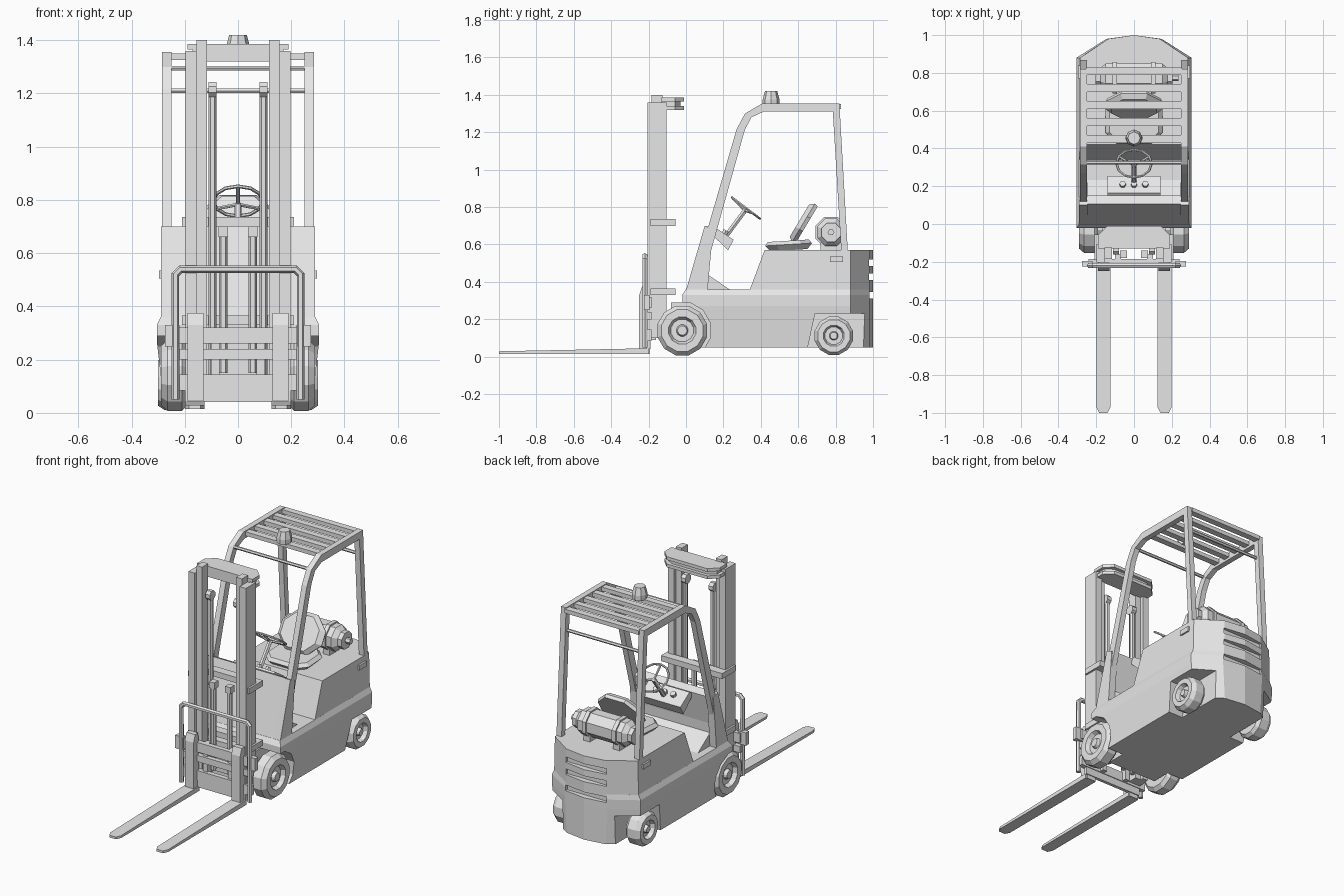
import bpy, bmesh, math
from mathutils import Matrix, Vector

cube = bpy.data.objects.get("Cube")
if cube:
    bpy.data.objects.remove(cube)

GREY = (0.8, 0.8, 0.8, 1)
paint = bpy.data.materials.new("plain grey")
paint.diffuse_color = GREY
paint.use_nodes = True
paint.node_tree.nodes["Principled BSDF"].inputs["Base Color"].default_value = GREY


def loft(name, rings, matrix=Matrix()):
    """Skin a stack of equal point rings and cap both ends."""
    bm = bmesh.new()
    loops = [[bm.verts.new(matrix @ Vector(p)) for p in ring] for ring in rings]
    count = len(rings[0])
    for low, high in zip(loops, loops[1:]):
        for i in range(count):
            j = (i + 1) % count
            bm.faces.new((low[i], low[j], high[j], high[i]))
    bm.faces.new(loops[0])
    bm.faces.new(loops[-1])
    bmesh.ops.recalc_face_normals(bm, faces=bm.faces)
    mesh = bpy.data.meshes.new(name)
    bm.to_mesh(mesh)
    bm.free()
    mesh.materials.append(paint)
    obj = bpy.data.objects.new(name, mesh)
    bpy.context.collection.objects.link(obj)
    return obj


def prism(name, x0, x1, profile):
    """Extrude a (y, z) profile across x."""
    return loft(name, [[(x, y, z) for y, z in profile] for x in (x0, x1)])


def box(name, xs, ys, zs, matrix=Matrix()):
    (a, b), (c, d) = xs, ys
    return loft(name, [[(a, c, z), (b, c, z), (b, d, z), (a, d, z)] for z in zs], matrix)


def lathe(name, y, z, profile, sides=12):
    """Turn an (x, radius) profile about an axis along x."""
    turns = [math.tau * (i + 0.5) / sides for i in range(sides)]
    return loft(name, [[(x, y + r * math.cos(t), z + r * math.sin(t)) for t in turns]
                       for x, r in profile])


def tube(name, points, radius):
    """Sweep a round section along straight segments."""
    curve = bpy.data.curves.new(name, "CURVE")
    curve.dimensions = "3D"
    curve.bevel_depth = radius
    curve.bevel_resolution = 1
    curve.use_fill_caps = True
    line = curve.splines.new("POLY")
    line.points.add(len(points) - 1)
    for slot, p in zip(line.points, points):
        slot.co = (*p, 1)
    temp = bpy.data.objects.new(name, curve)
    mesh = bpy.data.meshes.new_from_object(temp)
    bpy.data.objects.remove(temp)
    mesh.materials.clear()
    mesh.materials.append(paint)
    mesh.shade_flat()
    obj = bpy.data.objects.new(name, mesh)
    bpy.context.collection.objects.link(obj)
    return obj


def cut(target, cutters):
    for c in cutters:
        c.hide_render = True
        mod = target.modifiers.new("cut", "BOOLEAN")
        mod.operation = "DIFFERENCE"
        mod.solver = "EXACT"
        mod.object = c
    bpy.context.view_layer.update()
    graph = bpy.context.evaluated_depsgraph_get()
    mesh = bpy.data.meshes.new_from_object(target.evaluated_get(graph))
    target.modifiers.clear()
    target.data = mesh
    for c in cutters:
        bpy.data.objects.remove(c)


def plan(front, half, z):
    """Body outline with a curved tail."""
    right = [(half, front), (half, 0.88), (half * 0.48, 0.98), (0, 1)]
    return [(x, y, z) for x, y in right + [(-x, y) for x, y in right[-2::-1]]]


def octagon(w, d, c, z):
    corner = [(w, d - c), (w - c, d), (c - w, d), (-w, d - c)]
    return [(x, y, z) for x, y in corner + [(-x, -y) for x, y in corner]]


# Chassis and hood with wheel arches and rear louvres
body = loft("chassis", [plan(-0.02, 0.28, 0.05), plan(-0.02, 0.305, 0.27),
                        plan(-0.02, 0.305, 0.33), plan(0, 0.29, 0.36)])
hood = loft("hood", [plan(0.34, 0.29, 0.355), plan(0.42, 0.285, 0.57)])
arches = []
for s in (1, -1):
    arches.append(lathe("arch_cutter", -0.02, 0.14, [(s * 0.17, 0.155), (s * 0.4, 0.155)]))
    arches.append(prism("arch_cutter", s * 0.18, s * 0.4,
                        [(0.64, 0), (0.69, 0.23), (1.1, 0.23), (1.1, 0)]))
cut(body, arches)
cut(hood, [box("louvre_cutter", (-0.14, 0.14), (0.965, 1.1), (z, z + 0.035))
           for z in (0.41, 0.485)])
cut(body, [box("louvre_cutter", (-0.14, 0.14), (0.965, 1.1), (0.31, 0.345))])
box("nose", (-0.17, 0.17), (-0.08, 0), (0.1, 0.29))

# Cowl, floor ramp and dashboard
prism("cowl", -0.245, 0.245, [(0, 0.355), (0.105, 0.7), (0.15, 0.68), (0.115, 0.5), (0.11, 0.355)])
prism("floor_ramp", -0.245, 0.245, [(0.1, 0.355), (0.1, 0.45), (0.24, 0.355)])
prism("dashboard", -0.14, 0.14, [(0.13, 0.66), (0.165, 0.685), (0.255, 0.625), (0.225, 0.57)])
for x in (-0.06, 0, 0.06):
    tube("dash_knob", [(x, 0.2, 0.65), (x, 0.215, 0.675)], 0.017)

# Steering column and wheel
tilt = Matrix.Translation((0, 0.32, 0.795)) @ Matrix.Rotation(-0.65, 4, "X")
tube("steering_column", [(0, 0.21, 0.64), (0, 0.318, 0.785)], 0.014)
bpy.ops.mesh.primitive_torus_add(major_segments=12, minor_segments=6, major_radius=0.093,
                                 minor_radius=0.007)
rim = bpy.context.object
rim.name = "steering_wheel"
rim.matrix_world = tilt
rim.data.materials.append(paint)
for i in range(3):
    t = math.tau * i / 3 - math.pi / 2
    end = (0.09 * math.cos(t), 0.09 * math.sin(t), 0)
    tube("steering_spoke", [tilt @ Vector((0, 0, -0.015)), tilt @ Vector(end)], 0.007)

# Seat
loft("seat_cushion", [octagon(0.12, 0.1, 0.05, 0), octagon(0.15, 0.125, 0.06, 0.03),
                      octagon(0.13, 0.11, 0.05, 0.05)],
     Matrix.Translation((0, 0.55, 0.57)) @ Matrix.Rotation(0.06, 4, "X"))
loft("seat_back", [octagon(0.14, 0.115, 0.075, 0), octagon(0.15, 0.12, 0.08, 0.02),
                   octagon(0.12, 0.1, 0.06, 0.045)],
     Matrix.Translation((0, 0.645, 0.705)) @ Matrix.Rotation(1.03, 4, "X"))

# Gas tank with straps and valve
lathe("gas_tank", 0.775, 0.665, [(-0.2, 0.035), (-0.15, 0.08), (0.15, 0.08), (0.2, 0.035)], 8)
for s in (1, -1):
    lathe("tank_strap", 0.775, 0.665, [(s * 0.09, 0.09), (s * 0.115, 0.09)], 8)
    box("tank_cradle", (s * 0.08, s * 0.125), (0.72, 0.83), (0.565, 0.61))
    lathe("tank_collar", 0.775, 0.665, [(s * 0.17, 0.055), (s * 0.205, 0.055)], 8)
tube("tank_valve", [(0.19, 0.775, 0.665), (0.235, 0.775, 0.665)], 0.018)

# Overhead guard
guard = [(0.02, 0.355), (0.27, 1.215), (0.315, 1.3), (0.41, 1.355), (0.82, 1.355), (0.865, 0.565),
         (0.83, 0.565), (0.785, 1.31), (0.415, 1.31), (0.35, 1.28), (0.315, 1.215), (0.075, 0.355)]
for s in (1, -1):
    prism("guard_frame", s * 0.25, s * 0.285, guard)
    prism("guard_foot", s * 0.245, s * 0.29, [(0, 0.355), (0.1, 0.7), (0.145, 0.68), (0.115, 0.355)])
    box("side_handle", (s * 0.28, s * 0.297), (0.77, 0.84), (0.505, 0.535))
for i in range(5):
    y = 0.43 + i * 0.09
    box("roof_slat", (-0.255, 0.255), (y, y + 0.04), (1.325, 1.35))
tube("front_crossbar", [(-0.26, 0.325, 1.295), (0.26, 0.325, 1.295)], 0.01)
tube("rear_crossbar", [(-0.26, 0.805, 1.21), (0.26, 0.805, 1.21)], 0.01)
loft("beacon", [[(r * math.cos(i * math.pi / 4), 0.455 + r * math.sin(i * math.pi / 4), z)
                 for i in range(8)] for r, z in ((0.045, 1.345), (0.045, 1.375), (0.033, 1.42))])

# Wheels
tyre = [(0.19, 0.03), (0.19, 0.115), (0.21, 0.137), (0.265, 0.137), (0.29, 0.115), (0.29, 0.075),
        (0.265, 0.062), (0.265, 0.032), (0.285, 0.025), (0.285, 0.01)]
for s in (1, -1):
    lathe("front_wheel", -0.02, 0.14, [(s * x, r) for x, r in tyre])
    lathe("rear_wheel", 0.79, 0.112, [(s * (x + 0.01), r * 0.77) for x, r in tyre])
lathe("front_axle", -0.02, 0.14, [(-0.2, 0.05), (0.2, 0.05)])
lathe("rear_axle", 0.79, 0.112, [(-0.21, 0.04), (0.21, 0.04)])

# Mast
for s in (1, -1):
    box("outer_mast", (s * 0.155, s * 0.198), (-0.205, -0.105), (0.1, 1.36))
    box("inner_mast", (s * 0.117, s * 0.156), (-0.185, -0.125), (0.1, 1.4))
    tube("lift_cylinder", [(s * 0.095, -0.13, 0.12), (s * 0.095, -0.13, 1.2)], 0.015)
    lathe("chain_pulley", -0.135, 1.215, [(s * 0.08, 0.03), (s * 0.11, 0.03)], 8)
    tube("lower_cylinder", [(s * 0.055, -0.16, 0.15), (s * 0.055, -0.16, 0.67)], 0.016)
    box("cylinder_cap", (s * 0.037, s * 0.073), (-0.18, -0.14), (0.66, 0.7))
    for z in (0.33, 0.7):
        box("mast_bracket", (s * 0.19, s * 0.21), (-0.19, -0.055), (z, z + 0.035))
for z in (0.33, 0.7):
    box("mast_tie", (-0.2, 0.2), (-0.11, -0.055), (z, z + 0.035))
for low, high, shrink in ((1.32, 1.34, 0), (1.34, 1.365, 0.02), (1.365, 1.385, 0)):
    w = 0.19 - shrink
    loft("mast_head", [[(-w, -0.13, z), (w, -0.13, z), (w, -0.06, z), (w - 0.05, -0.01 - shrink, z),
                        (0.05 - w, -0.01 - shrink, z), (-w, -0.06, z)] for z in (low, high)])

# Carriage and load backrest
for z in (0.085, 0.2, 0.26):
    thick = 0.04 if z == 0.2 else 0.06
    box("carriage_bar", (-0.24, 0.24), (-0.215, -0.185), (z, z + thick))
box("carriage_plate", (-0.2, 0.2), (-0.21, -0.19), (0.04, 0.1))
half = [(0.235, 0.05), (0.235, 0.52), (0.215, 0.54)]
tube("load_backrest", [(x, -0.22, z) for x, z in half + [(-x, z) for x, z in half[::-1]]], 0.015)
for s in (1, -1):
    box("carriage_upright", (s * 0.07, s * 0.1), (-0.2, -0.16), (0.09, 0.32))
    box("carriage_end", (s * 0.22, s * 0.275), (-0.225, -0.195), (0.25, 0.33))

# Forks
for s in (1, -1):
    prism("fork_shank", s * 0.13, s * 0.19, [(-0.25, 0.02), (-0.25, 0.33), (-0.235, 0.375),
                                             (-0.205, 0.375), (-0.195, 0.015)])
    mid = s * 0.162
    edge = [(0.037, -0.2), (0.037, -0.97), (0.022, -1)]
    edge += [(-x, y) for x, y in edge[::-1]]
    loft("fork_blade", [[(mid + x, y, 0.015) for x, y in edge],
                        [(mid + x, y, 0.045 + (y + 0.2) * 0.02) for x, y in edge]])
